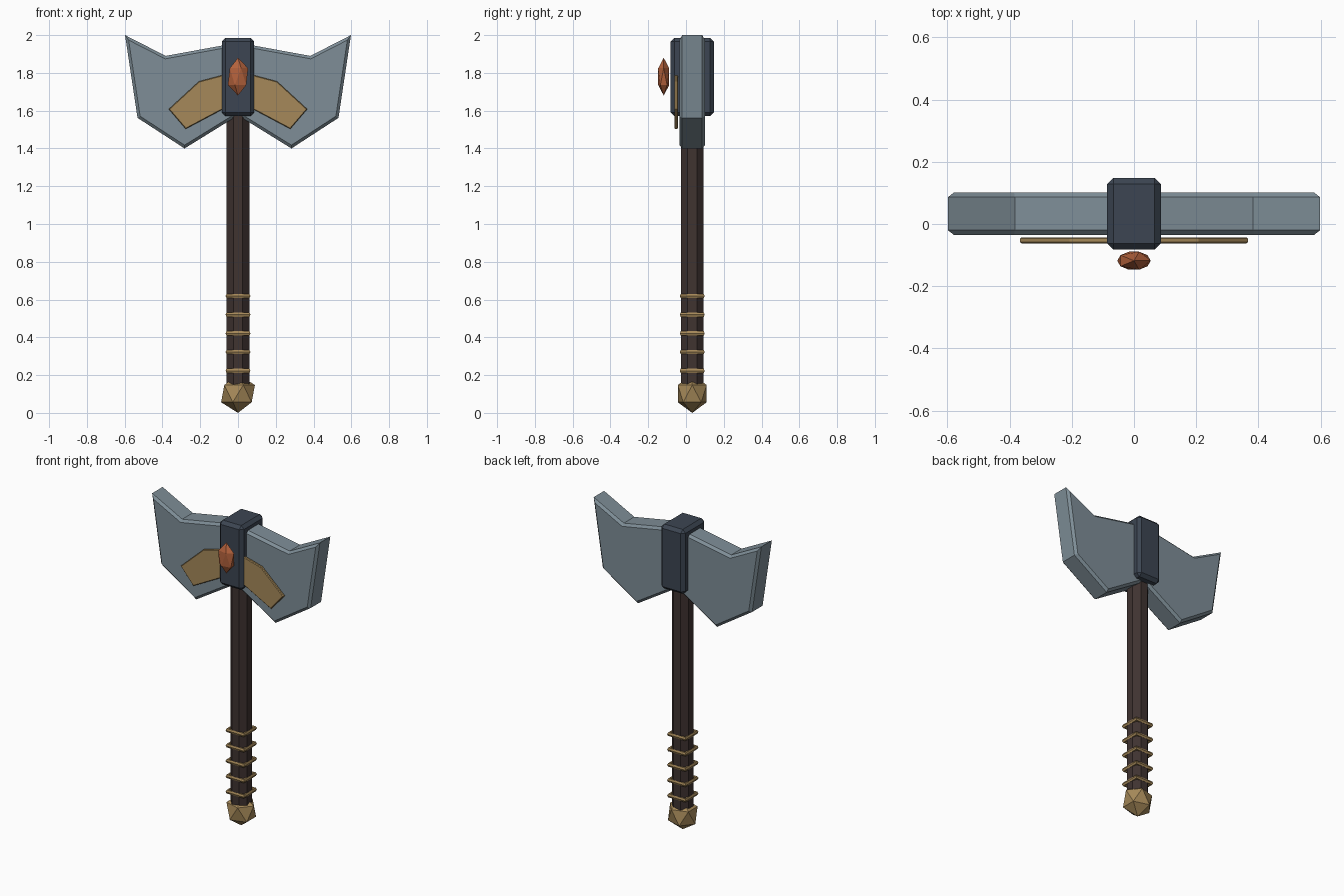
import bpy, bmesh, math
from mathutils import Matrix

if "Cube" in bpy.data.objects:
    bpy.data.objects.remove(bpy.data.objects["Cube"])

CY = 0.033  # depth of the axe's centre line


def material(name, rgb):
    m = bpy.data.materials.new(name)
    m.diffuse_color = (*rgb, 1)
    m.use_nodes = True
    m.node_tree.nodes["Principled BSDF"].inputs["Base Color"].default_value = m.diffuse_color
    return m


STEEL = material("steel", (0.21, 0.27, 0.31))
IRON = material("dark_iron", (0.045, 0.06, 0.085))
WOOD = material("dark_wood", (0.05, 0.033, 0.03))
BRASS = material("brass", (0.38, 0.25, 0.10))
AMBER = material("amber", (0.45, 0.12, 0.045))


def finish(name, bm, mat):
    bmesh.ops.recalc_face_normals(bm, faces=bm.faces)
    mesh = bpy.data.meshes.new(name)
    bm.to_mesh(mesh)
    bm.free()
    mesh.materials.append(mat)
    obj = bpy.data.objects.new(name, mesh)
    bpy.context.collection.objects.link(obj)
    return obj


def chamfer(bm, edges, width):
    bmesh.ops.bevel(bm, geom=edges, offset=width, offset_type='OFFSET',
                    segments=1, profile=0.5, affect='EDGES')


def mirrored_plate(name, half, y0, y1, bevel, mat):
    """Extrude a half outline (x, z), mirrored over x = 0, and chamfer its rims."""
    outline = half + [(-x, z) for x, z in reversed(half) if x > 0]
    bm = bmesh.new()
    face = bm.faces.new([bm.verts.new((x, y0, z)) for x, z in outline])
    ext = bmesh.ops.extrude_face_region(bm, geom=[face], use_keep_orig=True)
    for v in ext["geom"]:
        if isinstance(v, bmesh.types.BMVert):
            v.co.y = y1
    bmesh.ops.recalc_face_normals(bm, faces=bm.faces)
    rims = [e for e in bm.edges if abs(e.verts[0].co.y - e.verts[1].co.y) < 1e-6]
    chamfer(bm, rims, bevel)
    return finish(name, bm, mat)


def faceted_stone(name, centre, size, mat):
    bm = bmesh.new()
    bmesh.ops.create_icosphere(bm, subdivisions=1, radius=1,
                               matrix=Matrix.LocRotScale(centre, None, size))
    return finish(name, bm, mat)


# Double-bitted blade and the brass inlay on its front
mirrored_plate("double_blade",
               [(0, 1.96), (0.383, 1.89), (0.598, 2.0), (0.532, 1.562),
                (0.283, 1.40), (0, 1.575)],
               CY - 0.068, CY + 0.068, 0.015, STEEL)
mirrored_plate("front_inlay",
               [(0, 1.81), (0.207, 1.755), (0.367, 1.608), (0.277, 1.503), (0, 1.65)],
               -0.062, -0.043, 0.004, BRASS)

# Head block clamping the blade
bm = bmesh.new()
bmesh.ops.create_cube(bm, size=1, matrix=Matrix.LocRotScale(
    (0, CY, 1.778), None, (0.172, 0.23, 0.415)))
chamfer(bm, bm.edges[:], 0.02)
finish("head_block", bm, IRON)

# Octagonal handle
bm = bmesh.new()
bmesh.ops.create_cone(bm, cap_ends=True, segments=8, radius1=0.065, radius2=0.065,
                      depth=1.7, matrix=Matrix.Translation((0, CY, 0.95))
                      @ Matrix.Rotation(math.pi / 8, 4, 'Z'))
finish("handle", bm, WOOD)

# Square grip rings
for i in range(5):
    bpy.ops.mesh.primitive_torus_add(
        major_segments=4, minor_segments=6, major_radius=0.08, minor_radius=0.013,
        location=(0, CY, 0.223 + 0.099 * i), rotation=(0, 0, math.pi / 4))
    ring = bpy.context.object
    ring.name = f"grip_ring_{i + 1}"
    ring.data.materials.append(BRASS)

# Pommel and the gem in front of the head
faceted_stone("pommel", (0, CY, 0.102), (0.1, 0.09, 0.102), BRASS)
faceted_stone("gem", (0, -0.118, 1.78), (0.06, 0.034, 0.1), AMBER)
